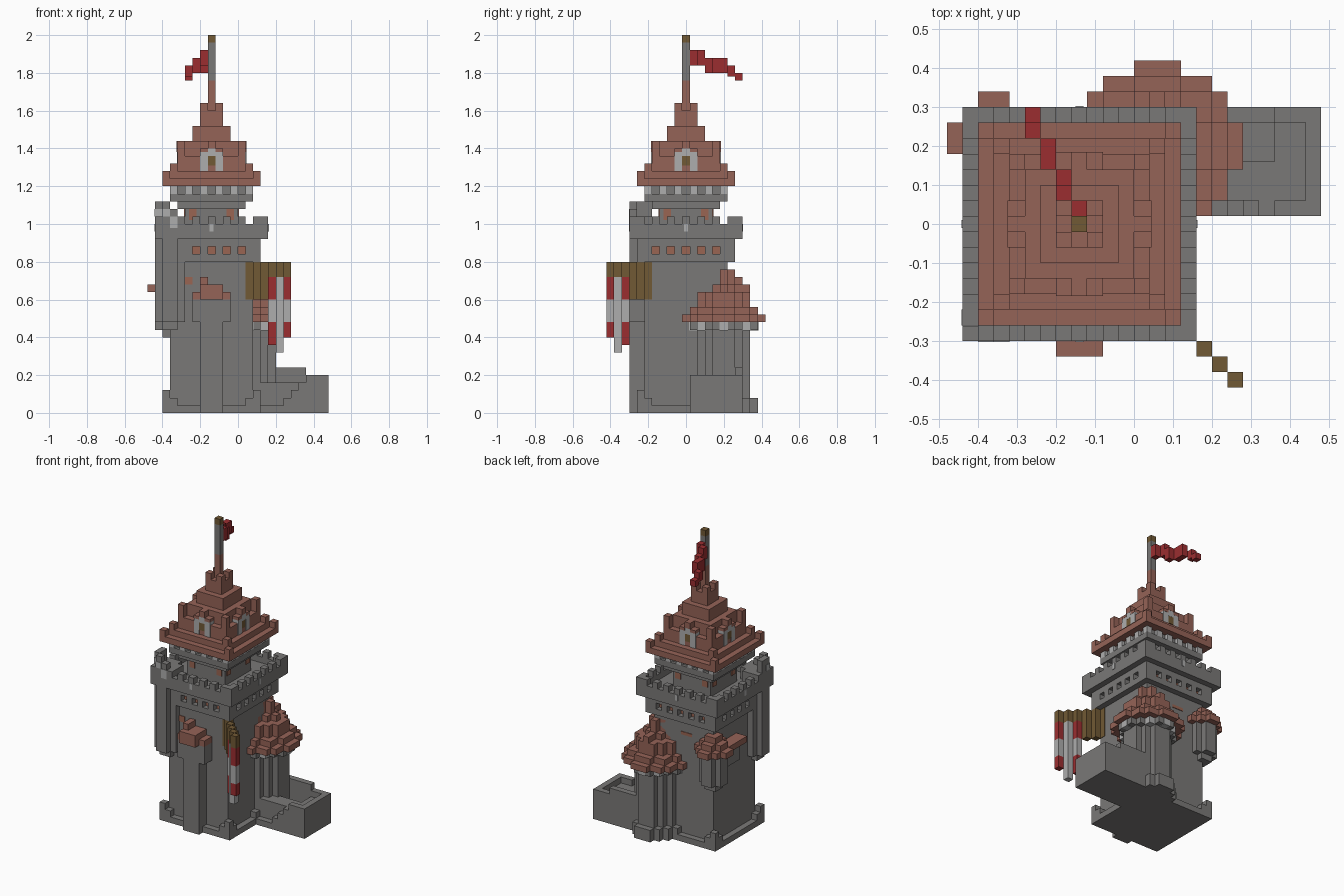
import bpy, bmesh
from mathutils import Matrix

cube = bpy.data.objects.get("Cube")
if cube:
    bpy.data.objects.remove(cube, do_unlink=True)

U = 4                 # block size in hundredths
CX, CY = -14, 0       # keep axis


def material(name, rgb):
    m = bpy.data.materials.new(name)
    m.use_nodes = True
    m.diffuse_color = (*rgb, 1)
    m.node_tree.nodes["Principled BSDF"].inputs["Base Color"].default_value = (*rgb, 1)
    return m


STONE = material("grey stone", (.195, .19, .185))
PALE = material("pale stone", (.42, .42, .42))
TILE = material("clay tile", (.3, .125, .095))
RUST = material("rusty brick", (.32, .13, .085))
WOOD = material("dark wood", (.165, .1, .035))
RED = material("red cloth", (.33, .027, .03))


def part(name, mat, boxes):
    """One object made of boxes (x0, x1, y0, y1, z0, z1)."""
    bm = bmesh.new()
    for x0, x1, y0, y1, z0, z1 in boxes:
        size = Matrix.Diagonal((x1 - x0, y1 - y0, z1 - z0, 1))
        mid = Matrix.Translation(((x0 + x1) / 2, (y0 + y1) / 2, (z0 + z1) / 2))
        bmesh.ops.create_cube(bm, size=1, matrix=mid @ size)
    bmesh.ops.scale(bm, vec=(.01, .01, .01), verts=bm.verts)
    mesh = bpy.data.meshes.new(name)
    bm.to_mesh(mesh)
    bm.free()
    mesh.materials.append(mat)
    bpy.context.collection.objects.link(bpy.data.objects.new(name, mesh))


def disc(cx, cy, n, z0, z1):
    """Blocky round slab, n blocks wide."""
    rows = []
    for i in range(n):
        d = i - (n - 1) / 2
        fits = [j for j in range(n) if (j - (n - 1) / 2) ** 2 + d * d <= (n / 2 - .28) ** 2]
        y = cy + d * U
        rows.append((cx + (fits[0] - n / 2) * U, cx + (fits[-1] + 1 - n / 2) * U,
                     y - U / 2, y + U / 2, z0, z1))
    return rows


def square(half, z0, z1):
    return (CX - half, CX + half, CY - half, CY + half, z0, z1)


def around(boxes):
    """Repeat keep-relative boxes on the four sides."""
    out = []
    for x0, x1, y0, y1, z0, z1 in boxes:
        for _ in range(4):
            out.append((x0 + CX, x1 + CX, y0 + CY, y1 + CY, z0, z1))
            x0, x1, y0, y1 = -y1, -y0, x0, x1
    return out


# Keep walls, front pilaster and stepped footing
part("keep_walls", STONE, [square(22, 0, 80)])
part("front_pilaster", STONE, [(-20, -8, -30, -22, 0, 48), (-24, -4, -30, -22, 48, 60)])
footing = [square(26, 0, 4)]
footing += around([(22, 26, -26, -22, 0, 12), (18, 22, -26, -22, 0, 8), (22, 26, -22, -18, 0, 8)])
part("footing", STONE, footing)

# Front bay hood
part("front_bay_roof", TILE, [(-24, -4, -30, -22, 60, 64), (-20, -8, -34, -22, 60, 68),
                              (-20, -16, -30, -22, 68, 72)])

# Machicolated band with brick recesses
corbels = [(k, k + U, -26, -22, 84, 88) for k in range(-22, 26, 2 * U)]
corbels.append((22, 26, -26, -22, 84, 88))
part("band", STONE, [square(26, 80, 84), square(26, 88, 92)] + around(corbels))
part("band_recess", RUST, [square(22.5, 84, 88)])

# Battlements
rim = [(-30, 30, -30, -26, 92, 100)]
merlons = [(k, k + U, -30, -26, 100, 104) for k in range(-18, 18, 2 * U)]
merlons += [(22, 30, -30, -26, 100, 104), (26, 30, -26, -22, 100, 104)]
part("battlements", STONE, [square(26, 92, 96)] + around(rim + merlons))
part("battlement_spots", PALE, around([(-1, 1, -30.3, -30, 96, 100)]))

# Corner lookout at the front
look = disc(-36, -22, 2, 44, 48) + disc(-36, -22, 4, 48, 104)
look += [(-44, -40, -26, -18, 104, 112), (-40, -36, -30, -26, 104, 112),
         (-36, -32, -30, -26, 104, 108)]
part("corner_lookout", STONE, look)
part("lookout_spots", PALE, [(-40, -36, -30.3, -30, 104, 108), (-36, -32, -30.3, -30, 98, 104),
                             (-44, -40, -26.3, -26, 104, 108), (-44.3, -44, -26, -22, 104, 108)])

# Upper storey
part("upper_storey", STONE, [square(14, 96, 112), square(18, 108, 112), square(22, 112, 116),
                             square(20, 116, 120)])
part("upper_bricks", RUST, around([(k, k + U, -14.5, -14, 102, 108) for k in (-12, 8)]))
part("upper_corbels", PALE, around([(k, k + U, -22, -20, 116, 120) for k in range(-22, 23, 2 * U)]))

# Stepped main roof with raised hips
roof, hips = [], [(2, 6, -6, -2, 160, 164)]
for half, z0, z1, rise in ((26, 120, 124, U), (22, 124, 128, U), (18, 128, 136, 2 * U),
                           (14, 136, 144, 0), (10, 144, 152, 0), (6, 152, 160, 0)):
    roof.append(square(half, z0, z1))
    if rise:
        hips.append((half - U, half, -half, U - half, z1, z1 + rise))
part("main_roof", TILE, roof + around(hips))

# Roof dormers
part("dormer_cheeks", PALE, around([(-6, -2, -18.4, -14, 128, 138), (2, 6, -18.4, -14, 128, 138),
                                    (-2, 2, -18.4, -14, 136, 140)]))
part("dormer_windows", WOOD, around([(-2, 2, -18.3, -17, 131, 136)]))
part("dormer_roofs", TILE, around([(-6, -2, -18.5, -14, 138, 140), (2, 6, -18.5, -14, 138, 140),
                                   (-2, 2, -18.5, -10, 140, 144)]))

# Flagpole and waving flag
part("pole_foot", TILE, [square(2, 160, 176)])
part("pole", STONE, [square(2, 176, 196)])
part("pole_tip", WOOD, [square(2, 196, 200)])
part("flag", RED, [(-16, -12, 2, 6, 184, 192), (-20, -16, 6, 10, 184, 192),
                   (-20, -16, 10, 14, 180, 188), (-24, -20, 14, 22, 180, 188),
                   (-28, -24, 22, 26, 178, 184), (-28, -24, 26, 30, 176, 180)])

# Round stair turret on the back corner
TX, TY = 6, 20
part("turret_wall", STONE, disc(TX, TY, 9, 0, 8) + disc(TX, TY, 7, 8, 44)
     + disc(TX, TY, 9, 44, 48))
spots = [(a, b) for a in range(-4, 5) for b in range(-4, 5)
         if (abs(a), abs(b)) in ((4, 0), (0, 4), (2, 3))]
part("turret_corbels", PALE, [(TX + a * U - 2.3, TX + a * U + 2.3, TY + b * U - 2.3,
                               TY + b * U + 2.3, 43.7, 48) for a, b in spots])
tiers = [(4, 8, 26, 34, 60, 68), (12, 20, 18, 22, 56, 64)]
for i, n in enumerate((11, 9, 7, 7, 5, 3, 3)):
    tiers += disc(TX, TY, n, 48 + i * U, 52 + i * U)
for x in (TX - 12, TX + 12):
    for y in (TY - 12, TY + 12):
        tiers.append((x - 2, x + 2, y - 2, y + 2, 52, 56))
part("turret_roof", TILE, tiers)

# Small hanging turret on the other back corner
BX, BY = -36, 22
part("hanging_turret", STONE, disc(BX, BY, 2, 40, 44) + disc(BX, BY, 4, 44, 64)
     + [(-40, -36, 0, 18, 52, 64)])
hung = [(-44, -36, -2, 14, 64, 68)]
for i, n in enumerate((6, 4, 2)):
    hung += disc(BX, BY, n, 64 + i * U, 68 + i * U)
part("hanging_turret_roof", TILE, hung)
part("wall_bricks", RUST, [(-28, -24, -22.4, -22, 68, 72), (-20, -12, 22, 22.4, 70, 72)])

# Side yard: sunken court, walkway, parapet and outer steps
yard = [(12, 48, 6, 16, 0, 16), (36, 48, 16, 30, 0, 16), (12, 36, 16, 26, 0, 8),
        (44, 48, 2, 30, 0, 20), (36, 44, 2, 6, 0, 20), (36, 48, 26, 30, 0, 20),
        (12, 36, 26, 30, 0, 24), (12, 20, 2, 6, 0, 4)]
yard += [(20 + i * U, 24 + i * U, 2, 6, 0, 4 + i * U) for i in range(4)]
part("side_yard", STONE, yard)

# Diagonal bracket with striped banner
part("bracket", WOOD, [(4, 8.3, -22.3, -18, 60, 80)]
     + [(4 + i * U, 8 + i * U, -22 - i * U, -18 - i * U, 60 if i < 3 else 72, 80)
        for i in range(1, 6)])
red, white = [], []
for i, low in enumerate((36, 32, 40)):
    x, y = 16 + i * U, -34 - i * U
    stripes = ((60, 72, red), (48, 60, white), (low, 48, red))
    if i == 1:
        stripes = ((low, 72, white),)
    for z0, z1, group in stripes:
        group.append((x, x + U, y, y + U, z0, z1))
part("banner_red", RED, red)
part("banner_white", PALE, white)
